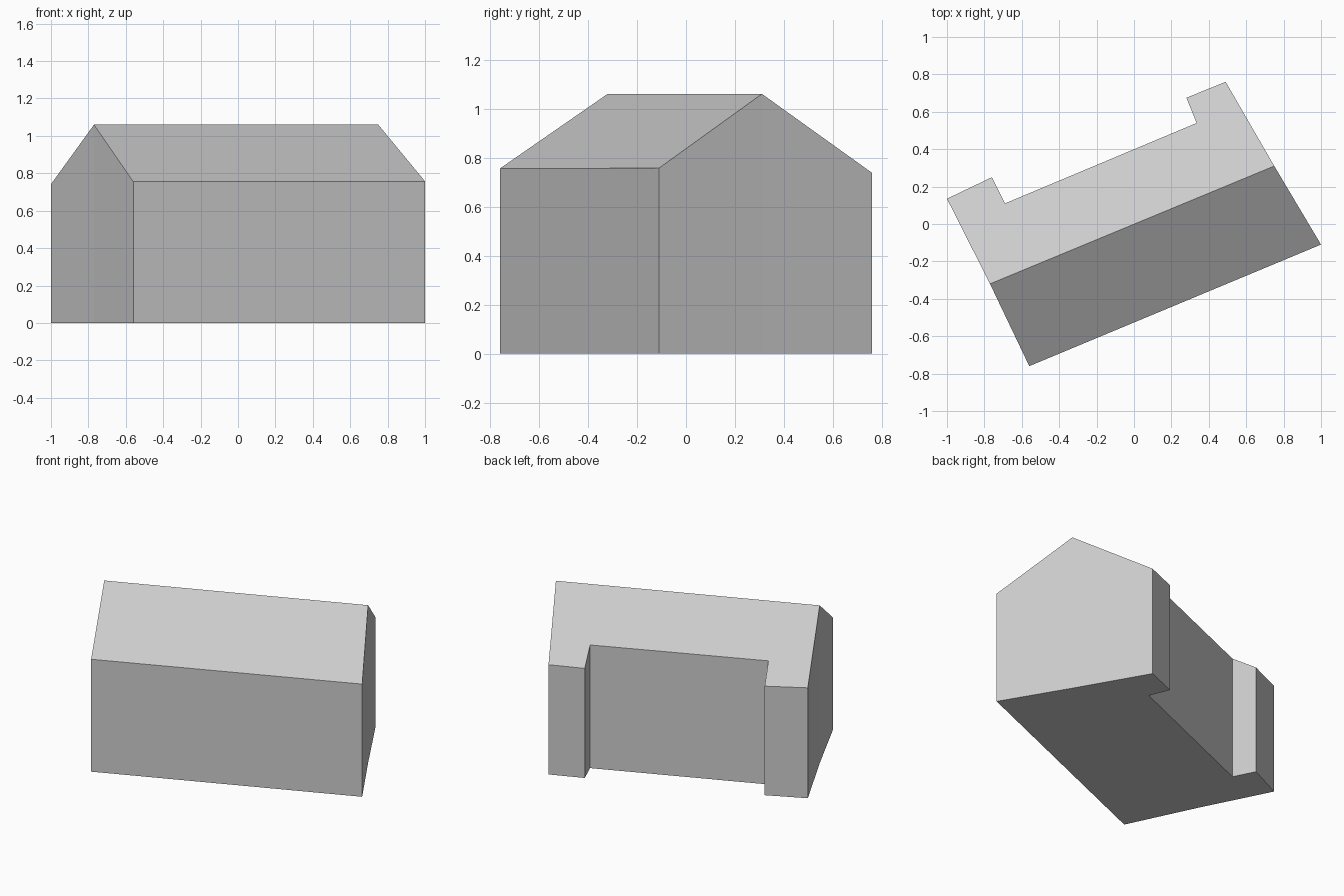
import bpy
import bmesh
from mathutils import Vector

cube = bpy.data.objects.get("Cube")
if cube:
    bpy.data.objects.remove(cube, do_unlink=True)

# Single plain grey
grey = bpy.data.materials.new("plain grey")
grey.use_nodes = True
grey.diffuse_color = (0.6, 0.6, 0.6, 1)
grey.node_tree.nodes["Principled BSDF"].inputs["Base Color"].default_value = (0.6, 0.6, 0.6, 1)

# Footprint, counter-clockwise: front eave, right ridge end, recessed back, left ridge end
FRONT = [(-0.56, -0.76), (1.0, -0.11)]
RIDGE_RIGHT = (0.75, 0.31)
BACK = [(0.49, 0.76), (0.28, 0.675), (0.335, 0.54),
        (-0.69, 0.11), (-0.76, 0.25), (-1.0, 0.135)]
RIDGE_LEFT = (-0.77, -0.32)
outline = FRONT + [RIDGE_RIGHT] + BACK + [RIDGE_LEFT]

RIDGE_HEIGHT, PITCH = 1.06, 0.626
origin = Vector(RIDGE_LEFT)
along = (Vector(RIDGE_RIGHT) - origin).normalized()
across = Vector((-along.y, along.x))


def roof_height(point):
    """Height of the gable roof above a plan point."""
    return RIDGE_HEIGHT - PITCH * abs((Vector(point) - origin).dot(across))


# Walls, floor and the two roof slopes in one closed shell
bm = bmesh.new()
low = [bm.verts.new((x, y, 0)) for x, y in outline]
high = [bm.verts.new((x, y, roof_height((x, y)))) for x, y in outline]
count = len(outline)
for i in range(count):
    j = (i + 1) % count
    bm.faces.new((low[i], low[j], high[j], high[i]))
bm.faces.new(low[::-1])
split = len(FRONT)
bm.faces.new(high[:split + 1] + [high[-1]])
bm.faces.new(high[split:])
bmesh.ops.recalc_face_normals(bm, faces=bm.faces)

mesh = bpy.data.meshes.new("gabled_building")
bm.to_mesh(mesh)
bm.free()
mesh.materials.append(grey)
building = bpy.data.objects.new("gabled_building", mesh)
bpy.context.collection.objects.link(building)
